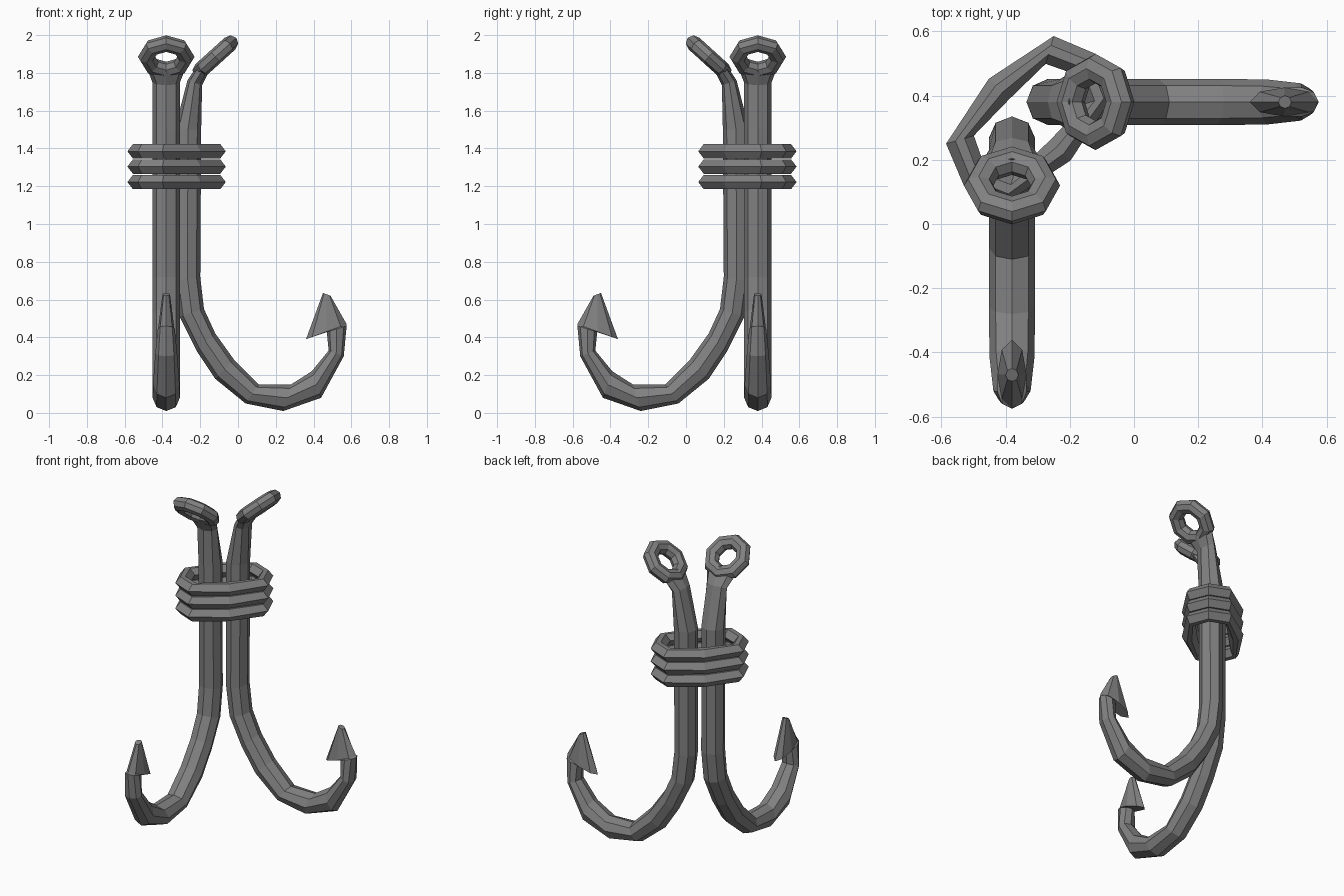
import bpy, bmesh, math
from mathutils import Vector

cube = bpy.data.objects.get("Cube")
if cube:
    bpy.data.objects.remove(cube, do_unlink=True)

GREY = (0.22, 0.22, 0.22, 1)
steel = bpy.data.materials.new("dark steel")
steel.use_nodes = True
steel.diffuse_color = GREY
steel.node_tree.nodes["Principled BSDF"].inputs["Base Color"].default_value = GREY

SIDES = 8
OFFSET = 0.38   # distance of each hook's plane from the centre


def loft(name, rings, place, closed=False):
    """Skin a list of equal-sized rings; closed joins last to first, else caps."""
    bm = bmesh.new()
    loops = [[bm.verts.new(place(p)) for p in ring] for ring in rings]
    n = len(loops[0])
    pairs = list(zip(loops, loops[1:]))
    if closed:
        pairs.append((loops[-1], loops[0]))
    else:
        bm.faces.new(loops[0])
        bm.faces.new(loops[-1])
    for a, b in pairs:
        for i in range(n):
            j = (i + 1) % n
            bm.faces.new((a[i], a[j], b[j], b[i]))
    bmesh.ops.recalc_face_normals(bm, faces=bm.faces)
    mesh = bpy.data.meshes.new(name)
    bm.to_mesh(mesh)
    bm.free()
    mesh.materials.append(steel)
    obj = bpy.data.objects.new(name, mesh)
    bpy.context.collection.objects.link(obj)
    return obj


def section(xi, zi, xo, zo, w):
    """Octagon across an inner and an outer edge point, w = half depth."""
    a, b = Vector((xi, 0, zi)), Vector((xo, 0, zo))
    mid, half = (a + b) / 2, (a - b) / 2
    angles = [math.tau * i / SIDES for i in range(SIDES)]
    return [mid + half * math.cos(t) + Vector((0, w * math.sin(t), 0)) for t in angles]


# Eye: a faceted ring leaning over the hook side
eye_centre = Vector((-0.12, 0, 1.885))
lean = Vector((0.74, 0, 0.67)).normalized()
normal = Vector((-lean.z, 0, lean.x))
across = Vector((0, 1, 0))


def eye_rings():
    rings = []
    for i in range(SIDES):
        t = math.tau * i / SIDES
        out = lean * math.cos(t) + across * math.sin(t)
        rings.append([eye_centre + out * (0.104 + 0.046 * math.cos(s))
                      + normal * 0.042 * math.sin(s)
                      for s in (math.tau * k / SIDES for k in range(SIDES))])
    return rings


# Hook: neck, straight shank, bend and barbed point
neck = eye_centre - lean * 0.078
low, high = neck - normal * 0.036, neck + normal * 0.036
hook_rings = [section(*r) for r in (
    (low.x, low.z, high.x, high.z, 0.105),
    (-0.19, 1.735, -0.268, 1.76, 0.072),
    (-0.195, 1.50, -0.335, 1.50, 0.072),
    (-0.20, 0.72, -0.335, 0.70, 0.072),
    (-0.18, 0.55, -0.31, 0.51, 0.072),
    (-0.12, 0.42, -0.22, 0.33, 0.072),
    (-0.02, 0.28, -0.12, 0.18, 0.072),
    (0.11, 0.15, 0.04, 0.05, 0.072),
    (0.28, 0.15, 0.24, 0.01, 0.072),
    (0.39, 0.22, 0.44, 0.08, 0.07),
    (0.48, 0.33, 0.56, 0.30, 0.058),
    (0.47, 0.43, 0.575, 0.46, 0.045),
    (0.36, 0.39, 0.575, 0.47, 0.045),
    (0.45, 0.635, 0.49, 0.62, 0.02),
)]

placements = {
    "left": lambda p: Vector((p.x, OFFSET + p.y, p.z)),
    "front": lambda p: Vector((-OFFSET - p.y, -p.x, p.z)),
}
for side, place in placements.items():
    loft(side + "_hook", hook_rings, place)
    loft(side + "_eye", eye_rings(), place, closed=True)

# Binding: three stretched octagonal bands around both shanks
along = Vector((1, 1, 0)).normalized()
wide = Vector((-1, 1, 0)).normalized()
outline = [(0.29, 0), (0.237, 0.131), (0, 0.18), (-0.237, 0.131),
           (-0.29, 0), (-0.237, -0.131), (0, -0.18), (0.237, -0.131)]
profile = [(0, 0), (0.03, 0.038), (0.06, 0.038), (0.09, 0), (0.06, -0.038), (0.03, -0.038)]
for name, z in (("upper", 1.385), ("middle", 1.304), ("lower", 1.222)):
    centre = Vector((-0.325, 0.325, z))
    rings = []
    for u, v in outline:
        rim = along * u + wide * v
        rings.append([centre + rim - rim.normalized() * inset + Vector((0, 0, h))
                      for inset, h in profile])
    loft(name + "_binding", rings, lambda p: p, closed=True)
